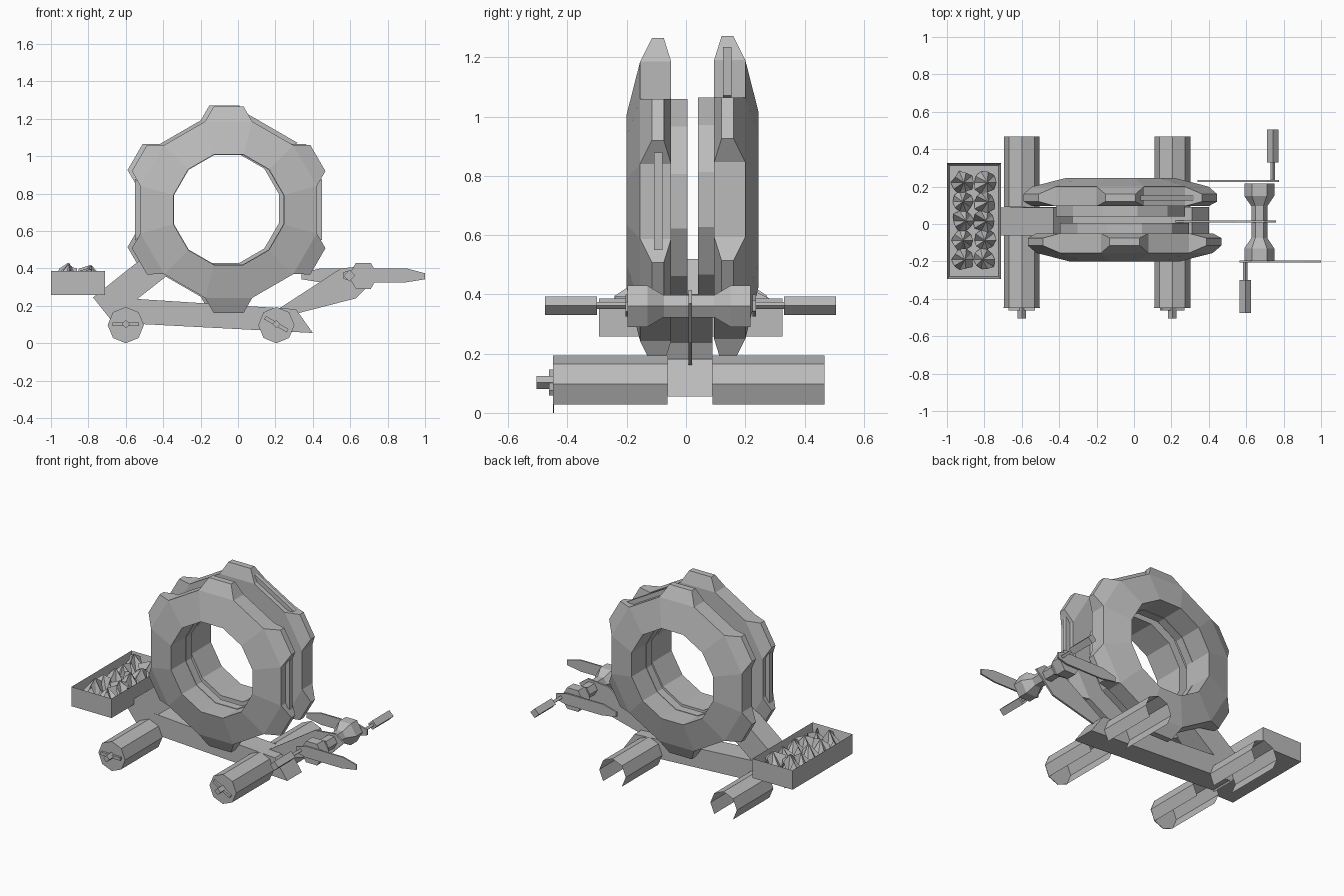
import bpy, bmesh, math, random
from math import sin, cos, radians

if "Cube" in bpy.data.objects:
    bpy.data.objects.remove(bpy.data.objects["Cube"])

random.seed(4)
grey = bpy.data.materials.new("plain_grey")
grey.diffuse_color = (0.5, 0.5, 0.5, 1)
grey.use_nodes = True
grey.node_tree.nodes["Principled BSDF"].inputs["Base Color"].default_value = grey.diffuse_color


def finish(name, bm):
    bmesh.ops.recalc_face_normals(bm, faces=bm.faces)
    me = bpy.data.meshes.new(name)
    bm.to_mesh(me)
    bm.free()
    me.materials.append(grey)
    ob = bpy.data.objects.new(name, me)
    bpy.context.collection.objects.link(ob)
    return ob


def prism(name, pts, y0, y1):
    """Extrude an x-z outline along y."""
    bm = bmesh.new()
    a = [bm.verts.new((x, y0, z)) for x, z in pts]
    b = [bm.verts.new((x, y1, z)) for x, z in pts]
    bm.faces.new(a)
    bm.faces.new(b[::-1])
    n = len(pts)
    for i in range(n):
        j = (i + 1) % n
        bm.faces.new((a[i], b[i], b[j], a[j]))
    return finish(name, bm)


def polar(cx, cz, r, deg):
    return cx + r * cos(radians(deg)), cz + r * sin(radians(deg))


def spin(bm, cx, cz, profile, sides, start=0.0, closed=False):
    """Revolve (y, radius) points around a y axis."""
    rows = []
    for y, r in profile:
        row = []
        for k in range(sides):
            x, z = polar(cx, cz, r, start + 360 * k / sides)
            row.append(bm.verts.new((x, y, z)))
        rows.append(row)
    pairs = list(zip(rows, rows[1:])) + ([(rows[-1], rows[0])] if closed else [])
    for a, b in pairs:
        for k in range(sides):
            j = (k + 1) % sides
            bm.faces.new((a[k], a[j], b[j], b[k]))
    if not closed:
        bm.faces.new(rows[0])
        bm.faces.new(rows[-1][::-1])
    return rows


def turned(name, cx, cz, profile, sides, start=0.0, closed=False):
    bm = bmesh.new()
    spin(bm, cx, cz, profile, sides, start, closed)
    return finish(name, bm)


# Toothed rings with their narrow collars and thin link plates
def toothed_ring(name, cx, cz, fy, plates):
    bm = bmesh.new()
    rows = spin(bm, cx, cz, [(fy(-0.2), 0.305), (fy(-0.155), 0.488),
                             (fy(-0.05), 0.488), (fy(-0.05), 0.305)], 12, 15, True)
    front, back = rows[1], rows[2]
    for k in range(0, 12, 2):              # tooth on every other rim face
        j = (k + 1) % 12
        mid = 30 + 30 * k
        old = next(f for f in bm.faces
                   if set(f.verts) == {front[k], front[j], back[k], back[j]})
        bm.faces.remove(old)
        tip = []
        for y, d in ((-0.115, -8.3), (-0.115, 8.3), (-0.075, 8.3), (-0.075, -8.3)):
            x, z = polar(cx, cz, 0.557, mid + d)
            tip.append(bm.verts.new((x, fy(y), z)))
        base = [front[k], front[j], back[j], back[k]]
        for i in range(4):
            n = (i + 1) % 4
            bm.faces.new((base[i], base[n], tip[n], tip[i]))
        bm.faces.new(tip)
    finish(name, bm)
    turned(name + "_collar", cx, cz, [(fy(-0.05), 0.302), (fy(-0.05), 0.357),
                                      (fy(0.005), 0.357), (fy(0.005), 0.302)], 12, 15, True)
    for deg in plates:                     # plate bridging two teeth
        c, s = cos(radians(deg)), sin(radians(deg))
        pts = [(cx + r * c - t * s, cz + r * s + t * c)
               for r, t in ((0.46, -0.13), (0.5, -0.165), (0.5, 0.165), (0.46, 0.13))]
        prism(name + "_link", pts, min(fy(-0.108), fy(-0.08)), max(fy(-0.108), fy(-0.08)))


toothed_ring("front_ring", -0.05, 0.714, lambda y: y, (0, 180))
toothed_ring("back_ring", -0.073, 0.72, lambda y: 0.045 - y, (60,))

# Frame: long beam, rising strut and thin tool arm
prism("base_beam", [(-0.66, 0.11), (0.4, 0.055), (0.31, 0.182), (-0.56, 0.238)], -0.062, 0.09)
prism("rear_strut", [(-0.775, 0.245), (-0.66, 0.10), (-0.54, 0.235),
                     (-0.33, 0.40), (-0.43, 0.52)], -0.061, 0.089)
prism("tool_arm", [(0.18, 0.16), (0.55, 0.40), (0.7, 0.415), (0.76, 0.37),
                   (0.63, 0.24), (0.28, 0.15)], 0.008, 0.02)


# Rollers: eight-sided shells left open underneath, with a capped front
def roller(cx, tilt):
    cz = 0.097
    for part, y0, y1 in (("front", -0.445, -0.062), ("back", 0.09, 0.468)):
        bm = bmesh.new()
        ends = []
        for y in (y0, y1):
            ends.append([bm.verts.new((p[0], y, p[1])) for p in
                         (polar(cx, cz, 0.096, -45 + 45 * k) for k in range(7))])
        for k in range(6):
            bm.faces.new((ends[0][k], ends[0][k + 1], ends[1][k + 1], ends[1][k]))
        finish(part + "_roller", bm)
    prism("roller_cap", [polar(cx, cz, 0.097, 45 * k) for k in range(8)], -0.449, -0.445)
    turned("roller_hub", cx, cz + 0.005, [(-0.505, 0.022), (-0.449, 0.022)], 4)
    c, s = cos(radians(tilt)), sin(radians(tilt))
    prism("hub_bar", [(cx + u * c - v * s, cz + 0.005 + u * s + v * c) for u, v in
                      ((-0.07, -0.01), (0.07, -0.01), (0.07, 0.01), (-0.07, 0.01))],
          -0.463, -0.449)


roller(-0.6, 0)
roller(0.205, -30)

# Crank: waisted spool, two blades and two hand grips
turned("spool", 0.67, 0.36, [(-0.197, 0.08), (-0.13, 0.08), (-0.075, 0.043),
                             (0.095, 0.043), (0.15, 0.08), (0.217, 0.08)], 6)
blade = [(0.0, -0.018), (0.07, -0.037), (0.33, -0.037), (0.435, -0.02),
         (0.435, 0.012), (0.34, 0.037), (0.07, 0.037), (0.0, 0.018)]
prism("front_blade", [(0.565 + u, 0.362 + v) for u, v in blade], -0.205, -0.195)
prism("back_blade", [(0.775 - u, 0.362 + v) for u, v in blade], 0.225, 0.236)
for label, x, s, y0 in (("front", 0.595, -1, 0.2), ("back", 0.742, 1, 0.23)):
    turned(label + "_grip_rod", x, 0.362,
           [(s * y0, 0.012), (s * (y0 + 0.11), 0.012)], 4)
    turned(label + "_grip", x, 0.362,
           [(s * (y0 + 0.1), 0.031), (s * (y0 + 0.276), 0.031)], 4)

# Tray: open box with an inset recess
bm = bmesh.new()
bmesh.ops.create_cube(bm, size=1)
for v in bm.verts:
    v.co = (-0.855 + v.co.x * 0.29, 0.016 + v.co.y * 0.62, 0.322 + v.co.z * 0.127)
top = [f for f in bm.faces if f.calc_center_median().z > 0.38]
bmesh.ops.inset_individual(bm, faces=top, thickness=0.02)
for v in top[0].verts:
    v.co.z = 0.31
finish("tray", bm)

# Jagged rubble heaped inside the tray
bm = bmesh.new()
for i in range(10):
    cx = -0.915 if i % 2 else -0.8
    cy = -0.19 + 0.103 * (i // 2)
    apex = bm.verts.new((cx + random.uniform(-0.02, 0.02), cy, random.uniform(0.385, 0.44)))
    rim = []
    for k in range(10):
        r = random.uniform(0.05, 0.066)
        z = 0.312 if k % 2 else random.uniform(0.34, 0.4)
        rim.append(bm.verts.new((cx + r * cos(k * math.pi / 5),
                                 cy + r * sin(k * math.pi / 5), z)))
    for k in range(10):
        bm.faces.new((rim[k], rim[(k + 1) % 10], apex))
finish("rubble", bm)
